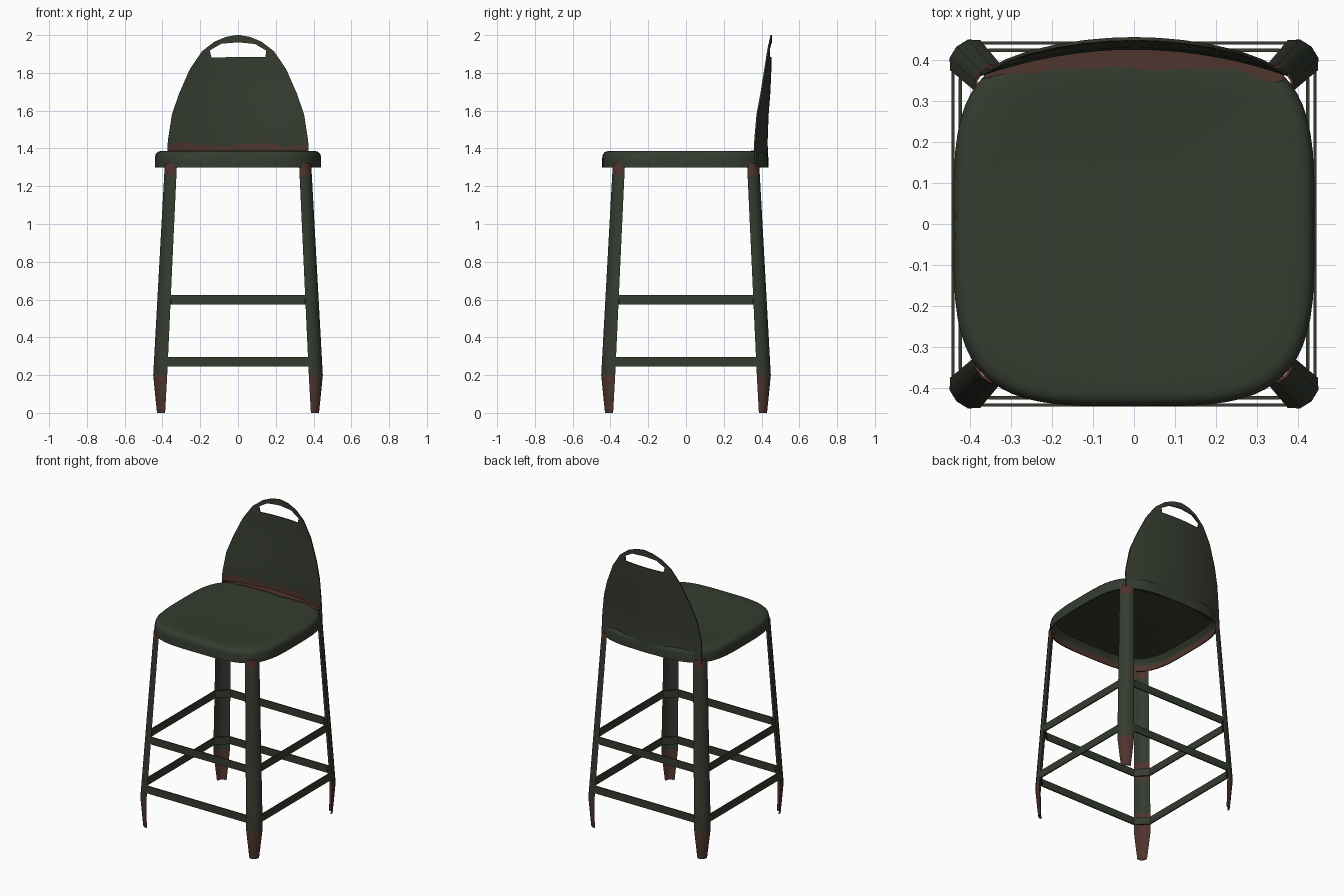
import bpy, bmesh, math
from mathutils import Vector

if "Cube" in bpy.data.objects:
    bpy.data.objects.remove(bpy.data.objects["Cube"], do_unlink=True)


def material(name, rgb):
    m = bpy.data.materials.new(name)
    m.use_nodes = True
    m.diffuse_color = (*rgb, 1)
    bsdf = m.node_tree.nodes["Principled BSDF"]
    bsdf.inputs["Base Color"].default_value = (*rgb, 1)
    bsdf.inputs["Roughness"].default_value = 0.7
    return m


GREEN = material("dark green paint", (0.036, 0.045, 0.029))
RUST = material("rust brown", (0.080, 0.035, 0.027))


def finish(name, bm, rusty=None, angle=40):
    """Turn a bmesh into an object; rusty(center, normal) picks rust faces."""
    bmesh.ops.recalc_face_normals(bm, faces=bm.faces)
    for f in bm.faces:
        if rusty and rusty(f.calc_center_median(), f.normal):
            f.material_index = 1
    mesh = bpy.data.meshes.new(name)
    bm.to_mesh(mesh)
    bm.free()
    mesh.materials.append(GREEN)
    mesh.materials.append(RUST)
    ob = bpy.data.objects.new(name, mesh)
    bpy.context.collection.objects.link(ob)
    smooth(ob, angle)
    return ob


def smooth(ob, angle):
    bpy.ops.object.select_all(action='DESELECT')
    ob.select_set(True)
    bpy.context.view_layer.objects.active = ob
    bpy.ops.object.shade_smooth_by_angle(angle=math.radians(angle))


def loft(rings, wrap=False):
    """Skin a list of closed rings, capped or joined end to end."""
    bm = bmesh.new()
    loops = [[bm.verts.new(p) for p in ring] for ring in rings]
    n = len(loops[0])
    pairs = list(zip(loops, loops[1:]))
    if wrap:
        pairs.append((loops[-1], loops[0]))
    else:
        bm.faces.new(loops[0])
        bm.faces.new(loops[-1])
    for a, b in pairs:
        for i in range(n):
            j = (i + 1) % n
            bm.faces.new((a[i], a[j], b[j], b[i]))
    return bm


def lerp_table(table, t):
    for (a, va), (b, vb) in zip(table, table[1:]):
        if t <= b:
            return va + (vb - va) * max(0, t - a) / (b - a)
    return table[-1][1]


# Seat: hollow pan with a rounded-square outline and a downturned rim
def seat_ring(scale, z, n=64, power=2 / 3.7):
    pts = []
    for i in range(n):
        c, s = math.cos(math.tau * i / n), math.sin(math.tau * i / n)
        x = math.copysign(abs(c) ** power, c) * 0.44
        y = math.copysign(abs(s) ** power, s) * 0.44 - 0.004
        pts.append((x * scale, y * scale, z))
    return pts


seat_profile = [(0.3, 1.368), (0.93, 1.372), (0.97, 1.35), (0.985, 1.335), (0.985, 1.3),
                (1.0, 1.3), (1.0, 1.35), (0.99, 1.37), (0.965, 1.382), (0.93, 1.386),
                (0.8, 1.384), (0.5, 1.38), (0.2, 1.378)]
finish("seat", loft([seat_ring(s, z) for s, z in seat_profile]),
       lambda c, n: c.z < 1.337 and n.dot(Vector((c.x, c.y, 0))) < -0.05)

# Backrest: curved arched sheet
BACK_WIDTH = [(1.3, 0.375), (1.4, 0.375), (1.45, 0.37), (1.58, 0.35), (1.69, 0.312),
              (1.82, 0.255), (1.915, 0.19), (1.965, 0.125), (1.99, 0.065), (2.0, 0.012)]
BACK_LEAN = [(1.3, 0.438), (1.42, 0.432), (1.55, 0.435), (1.75, 0.451), (2.0, 0.455)]


def back_y(x, z):
    return lerp_table(BACK_LEAN, z) - 0.46 * x * x


def wave(x):
    return 0.008 * math.sin(17 * x) + 0.005 * math.sin(41 * x + 1)


COLS = 24
back_rings = []
for k, (z0, _) in enumerate(BACK_WIDTH):
    front, rear = [], []
    for i in range(COLS + 1):
        u = 2 * i / COLS - 1
        z = z0 + 0.02 + wave(u * 0.37) if k == 1 else z0
        x = u * lerp_table(BACK_WIDTH, z)
        front.append((x, back_y(x, z) - 0.008, z))
        rear.append((x, back_y(x, z), z))
    back_rings.append(front + rear[::-1])
backrest = finish("backrest", loft(back_rings),
                  lambda c, n: c.z < 1.425 and n.y < -0.5)

# Handle slot cut through the top of the backrest
slot = [(-0.14, 1.882), (0.145, 1.885), (0.15, 1.918), (0.09, 1.953),
        (0, 1.962), (-0.09, 1.954), (-0.15, 1.918)]
cutter = finish("handle_cutter", loft([[(x, y, z) for x, z in slot] for y in (0.3, 0.6)]))
cutter.hide_render = True
mod = backrest.modifiers.new("handle_slot", 'BOOLEAN')
mod.operation = 'DIFFERENCE'
mod.object = cutter
mod.solver = 'EXACT'
bpy.context.view_layer.objects.active = backrest
bpy.ops.object.modifier_apply(modifier=mod.name)
bpy.data.objects.remove(cutter, do_unlink=True)
smooth(backrest, 40)

# Rust stain along the rear of the seat: thin plate with a ragged front edge
STAIN_FRONT = [(-0.37, 0.352), (-0.3, 0.372), (0, 0.38), (0.22, 0.38), (0.33, 0.342), (0.37, 0.355)]
stain_rings = []
for i in range(31):
    x = -0.365 + 0.73 * i / 30
    rear_y = back_y(x, 1.4) - 0.004
    front_y = min(lerp_table(STAIN_FRONT, x) + 0.6 * wave(x + 0.2), rear_y - 0.003)
    stain_rings.append([(x, front_y, 1.383), (x, rear_y, 1.383),
                        (x, rear_y, 1.388), (x, front_y, 1.388)])
finish("seat_rust_stain", loft(stain_rings), lambda c, n: True)

# Legs: folded sheet channels set on the diagonals, pinched at the feet
LEG_CENTRE = [(0, 0.407), (0.19, 0.412), (1.32, 0.355)]
LEG_HALF = [(0, 0.03), (0.19, 0.052), (1.32, 0.045)]
ARC = [(-1, 0), (-0.6, 0.75), (0, 1), (0.6, 0.75), (1, 0)]
LEVELS = [0, 0.06, 0.2, 0.33, 0.57, 0.68, 1.26, 1.32]


def leg(name, sx, sy):
    out = Vector((sx, sy, 0)).normalized()
    side = Vector((-sy, sx, 0)).normalized()
    rings = []
    for z in LEVELS:
        c, half = lerp_table(LEG_CENTRE, z), lerp_table(LEG_HALF, z)
        base = Vector((sx * c, sy * c, z))
        depth = 0.028 * half / 0.05
        outer = [base + side * t * half + out * d * depth for t, d in ARC]
        inner = [base + side * t * (half - 0.007) + out * (d * depth - 0.007 * d) for t, d in ARC]
        rings.append(outer + inner[::-1])

    def rusty(c, n):
        inside = sx == sy and n.dot(out) < -0.2
        return c.z < 0.2 or c.z > 1.26 or (inside and (c.z < 0.33 or 0.57 < c.z < 0.68))

    finish(name, loft(rings), rusty, 50)


for sy, end in ((-1, "front"), (1, "back")):
    for sx, hand in ((1, "left"), (-1, "right")):
        leg(f"{end}_{hand}_leg", sx, sy)


# Footrest hoops: flat bars running round inside the legs
def octagon(h, s, z):
    return [(h, -s, z), (h, s, z), (s, h, z), (-s, h, z),
            (-h, s, z), (-h, -s, z), (-s, -h, z), (s, -h, z)]


def hoop(name, h, z, tall=0.05, thick=0.008):
    s, lo, hi = h - 0.073, z - tall / 2, z + tall / 2
    rings = [octagon(h, s, lo), octagon(h, s, hi),
             octagon(h - thick, s - thick / 2, hi), octagon(h - thick, s - thick / 2, lo)]
    finish(name, loft(rings, wrap=True), None, 30)


hoop("lower_footrest", 0.445, 0.27)
hoop("upper_footrest", 0.427, 0.6)
